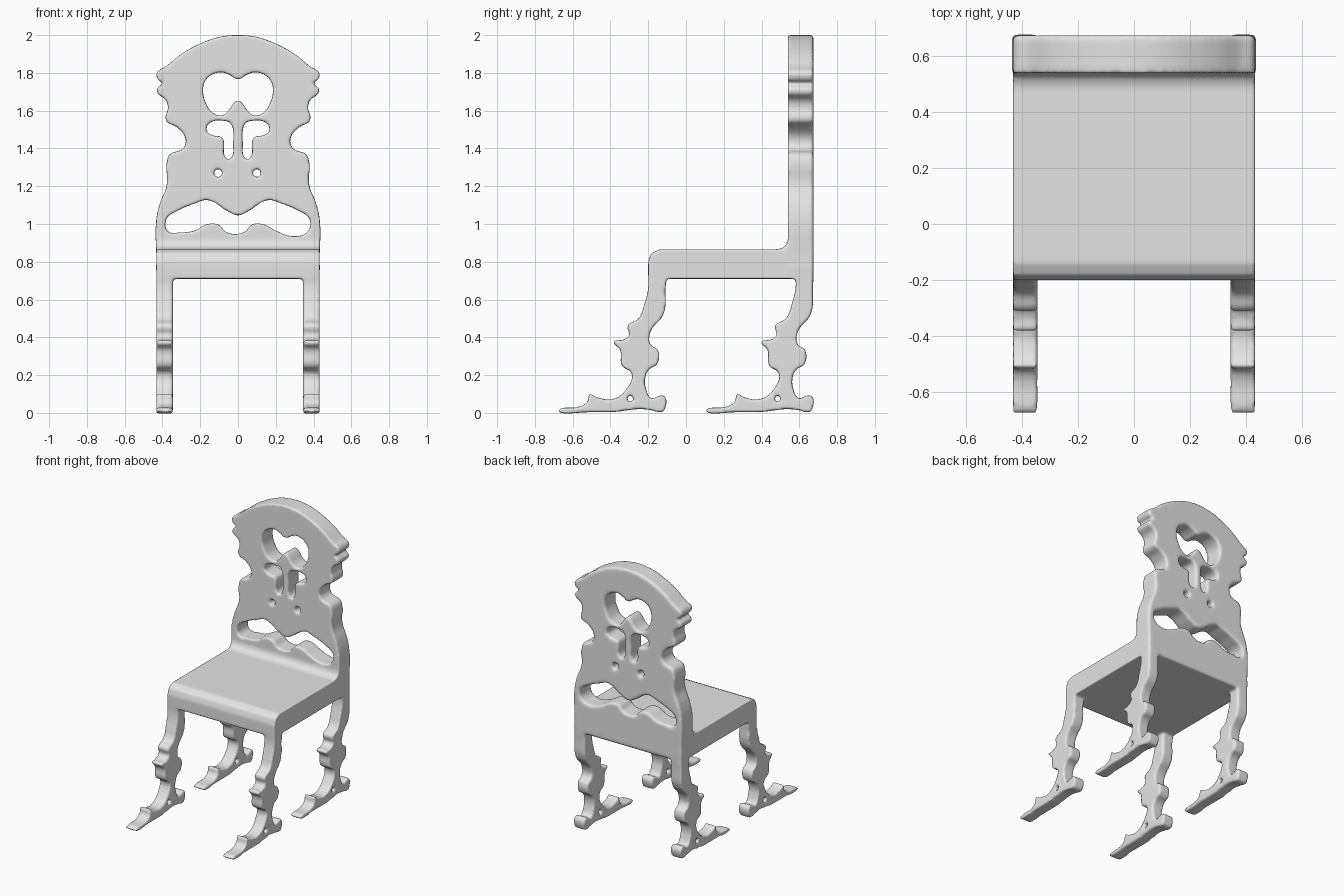
import bpy, bmesh, math
from mathutils import Matrix

if "Cube" in bpy.data.objects:
    bpy.data.objects.remove(bpy.data.objects["Cube"], do_unlink=True)

wood = bpy.data.materials.new("plain grey")
wood.use_nodes = True
grey = (0.78, 0.78, 0.78, 1)
wood.diffuse_color = grey
wood.node_tree.nodes["Principled BSDF"].inputs["Base Color"].default_value = grey

chair = bmesh.new()

# Profile plane orientations: facing the front, and facing the side
FRONT = Matrix(((1, 0, 0, 0), (0, 0, -1, 0), (0, 1, 0, 0), (0, 0, 0, 1)))
SIDE = Matrix(((0, 0, 1, 0), (1, 0, 0, 0), (0, 1, 0, 0), (0, 0, 0, 1)))


def flip(points):
    return [(-x, z) for x, z in reversed(points)]


def ring(x, z, radius):
    turn = [math.tau * i / 8 for i in range(8)]
    return [(x + radius * math.cos(a), z + radius * math.sin(a)) for a in turn]


def cut_board(outlines, thickness, orient, place, curved=True):
    """Add a board with a closed outline and holes to the chair."""
    data = bpy.data.curves.new("outline", "CURVE")
    data.dimensions, data.fill_mode = "2D", "BOTH"
    data.extrude, data.resolution_u = thickness / 2, 5
    for points in outlines:
        spline = data.splines.new("BEZIER")
        spline.bezier_points.add(len(points) - 1)
        spline.use_cyclic_u = True
        for knot, (u, v) in zip(spline.bezier_points, points):
            knot.co = (u, v, 0)
        for knot in spline.bezier_points:
            kind = "AUTO" if curved else "VECTOR"
            knot.handle_left_type = knot.handle_right_type = kind
    temp = bpy.data.objects.new("outline", data)
    bpy.context.collection.objects.link(temp)
    bpy.context.view_layer.update()
    solid = temp.evaluated_get(bpy.context.evaluated_depsgraph_get())
    mesh = bpy.data.meshes.new_from_object(solid)
    mesh.transform(Matrix.Translation(place) @ orient)
    chair.from_mesh(mesh)
    bpy.data.objects.remove(temp, do_unlink=True)
    bpy.data.curves.remove(data)
    bpy.data.meshes.remove(mesh)


# Carved back: half outline, mirrored, with pierced ornament
half = [(.1, 1.99), (.2, 1.955), (.3, 1.9), (.38, 1.835), (.43, 1.8),
        (.425, 1.765), (.4, 1.745), (.43, 1.715), (.425, 1.69), (.385, 1.66),
        (.37, 1.62), (.383, 1.55), (.32, 1.51), (.277, 1.45), (.29, 1.4),
        (.36, 1.37), (.375, 1.34), (.378, 1.2), (.41, 1.12), (.432, 1.03),
        (.432, .8), (.432, .75), (.42, .73), (.38, .725)]
back = [(0, 2.0)] + half + flip(half)

lobe = [(.045, 1.79), (.09, 1.803), (.14, 1.79), (.175, 1.755), (.185, 1.7),
        (.165, 1.63), (.13, 1.585), (.085, 1.574), (.05, 1.6), (.03, 1.63)]
heart = [(0, 1.765)] + lobe + [(0, 1.655)] + flip(lobe)

slot = [(.026, 1.5), (.04, 1.535), (.08, 1.547), (.13, 1.545), (.16, 1.525),
        (.165, 1.49), (.13, 1.468), (.085, 1.46), (.073, 1.43),
        (.073, 1.365), (.05, 1.34), (.028, 1.365), (.026, 1.42)]

arch = [(.05, 1.065), (.16, 1.127), (.23, 1.108), (.32, 1.07), (.38, 1.025),
        (.37, .96)]
wave = [(.29, .935), (.2, .965), (.13, 1.0), (.07, .995), (.04, .96),
        (-.06, .955), (-.1, .995), (-.16, 1.0), (-.23, .965), (-.31, .955)]
gap = [(0, 1.045)] + arch + wave + flip(arch)

cut_board([back, heart, slot, flip(slot), gap,
           ring(-.105, 1.27, .022), ring(.1, 1.27, .022)],
          .135, FRONT, (0, .607, 0))

# Seat with rounded front edge and a fillet into the back
seat = [(-.2, .71), (-.2, .8), (-.185, .845), (-.14, .866), (.49, .866),
        (.525, .88), (.545, .92), (.64, .92), (.672, .9), (.672, .71)]
cut_board([seat], .864, SIDE, (0, 0, 0), curved=False)

# Four carved legs with long pointed feet
front_edge = [(-.18, .82), (-.197, .74), (-.2, .66), (-.222, .57), (-.25, .5),
              (-.31, .46), (-.3, .41), (-.34, .385), (-.383, .378),
              (-.348, .335), (-.34, .25), (-.288, .21), (-.312, .13),
              (-.38, .075), (-.48, .085), (-.51, .1), (-.52, .06),
              (-.56, .034), (-.675, .016)]
rear_edge = [(-.67, .003), (-.51, .004), (-.38, .005), (-.25, .02),
             (-.19, .016), (-.125, .005), (-.112, .02), (-.115, .09),
             (-.15, .088), (-.18, .075), (-.21, .12), (-.213, .2),
             (-.19, .235), (-.155, .255), (-.15, .335), (-.188, .36),
             (-.188, .43), (-.12, .52), (-.108, .66), (-.108, .74),
             (-.13, .82)]
for x in (-.388, .388):
    for y in (0, .78):
        cut_board([front_edge + rear_edge, ring(-.295, .075, .017)],
                  .088, SIDE, (x, y, 0))

# Fuse the boards into one softly worn solid
bmesh.ops.remove_doubles(chair, verts=chair.verts, dist=.0001)
bmesh.ops.recalc_face_normals(chair, faces=chair.faces)
mesh = bpy.data.meshes.new("carved_chair")
chair.to_mesh(mesh)
chair.free()
mesh.materials.append(wood)
body = bpy.data.objects.new("carved_chair", mesh)
bpy.context.collection.objects.link(body)
fuse = body.modifiers.new("fuse", "REMESH")
fuse.mode, fuse.voxel_size, fuse.use_smooth_shade = "VOXEL", .009, True
soften = body.modifiers.new("soften", "SMOOTH")
soften.factor, soften.iterations = .5, 8
